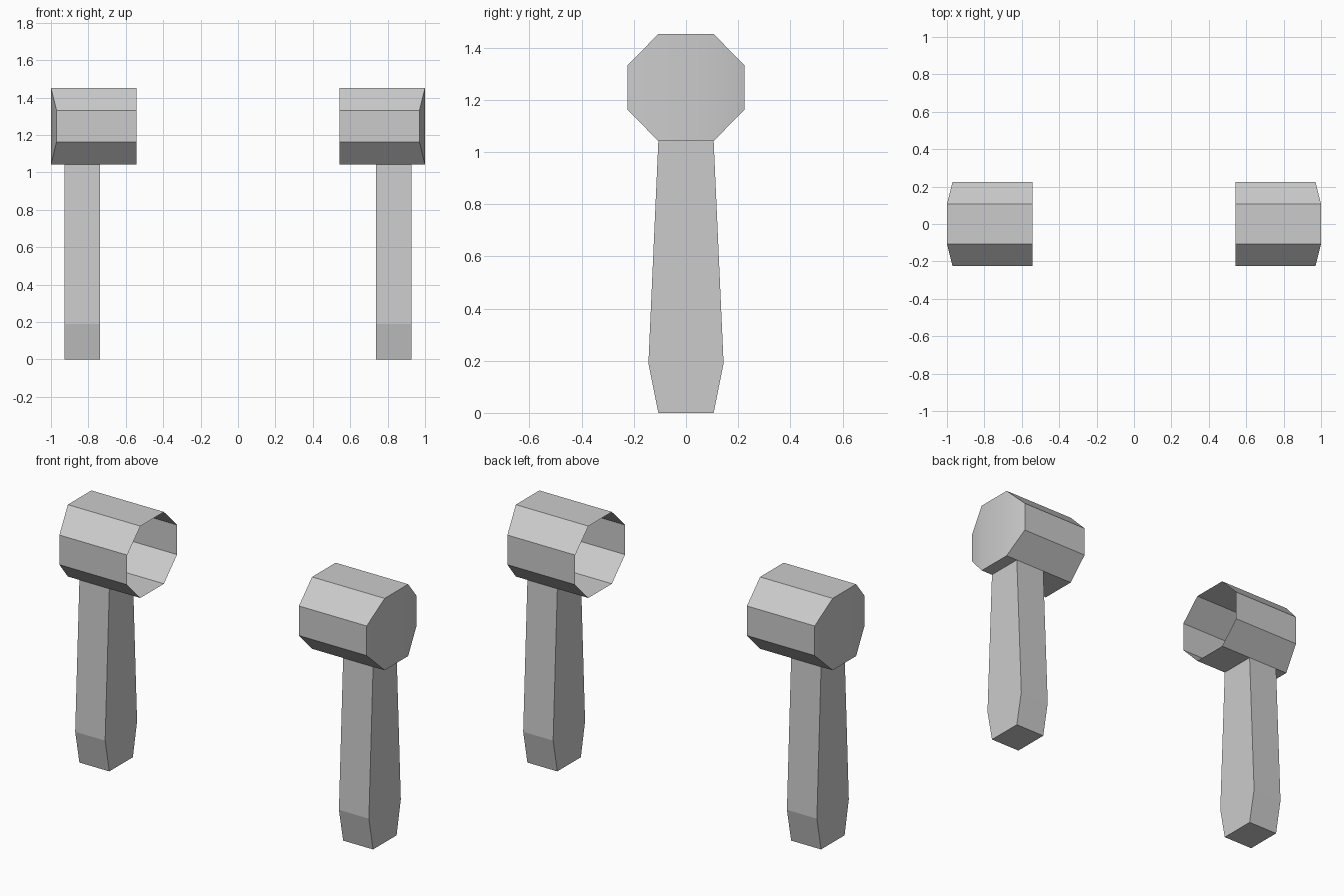
import bpy, bmesh
from math import radians

cube = bpy.data.objects.get("Cube")
if cube:
    bpy.data.objects.remove(cube, do_unlink=True)

grey = bpy.data.materials.new("light grey")
grey.use_nodes = True
grey.diffuse_color = (0.6, 0.6, 0.6, 1)
grey.node_tree.nodes["Principled BSDF"].inputs["Base Color"].default_value = (0.6, 0.6, 0.6, 1)


def loft(name, half, side, x_in, x_out, caps_in, caps_out):
    """Join a mirrored (y, z) outline along x; x_out may vary with y."""
    outline = half + [(-y, z) for y, z in reversed(half)]
    n = len(outline)
    bm = bmesh.new()
    inner = [bm.verts.new((side * x_in, y, z)) for y, z in outline]
    outer = [bm.verts.new((side * x_out(y), y, z)) for y, z in outline]

    def face(verts):
        bm.faces.new(verts if side > 0 else verts[::-1])

    for i in range(n):
        j = (i + 1) % n
        face([inner[j], inner[i], outer[i], outer[j]])
    for group in caps_in:
        face([inner[i] for i in reversed(group)])
    for group in caps_out:
        face([outer[i] for i in group])
    mesh = bpy.data.meshes.new(name)
    bm.to_mesh(mesh)
    bm.free()
    mesh.materials.append(grey)
    obj = bpy.data.objects.new(name, mesh)
    bpy.context.collection.objects.link(obj)
    return obj


# Half outlines, bottom to top
drum = [(0.106, 1.042), (0.225, 1.163), (0.225, 1.332), (0.106, 1.452)]
arm = [(0.106, 0), (0.144, 0.19), (0.106, 1.042)]

for label, side in (("left", 1), ("right", -1)):
    # Shoulder drum: open inward, outer cap folded back at front and rear
    shoulder = loft(label + "_shoulder", drum, side, 0.542,
                    lambda y: 1.0 if abs(y) < 0.15 else 0.97,
                    [], [(0, 1, 2, 3), (0, 3, 4, 7), (4, 5, 6, 7)])
    bpy.ops.object.select_all(action='DESELECT')
    shoulder.select_set(True)
    bpy.context.view_layer.objects.active = shoulder
    bpy.ops.object.shade_smooth_by_angle(angle=radians(25))

    # Tapered forearm with a narrowed end
    loft(label + "_arm", arm, side, 0.738, lambda y: 0.927,
         [(0, 1, 4, 5), (1, 2, 3, 4)], [(0, 1, 4, 5), (1, 2, 3, 4)])
